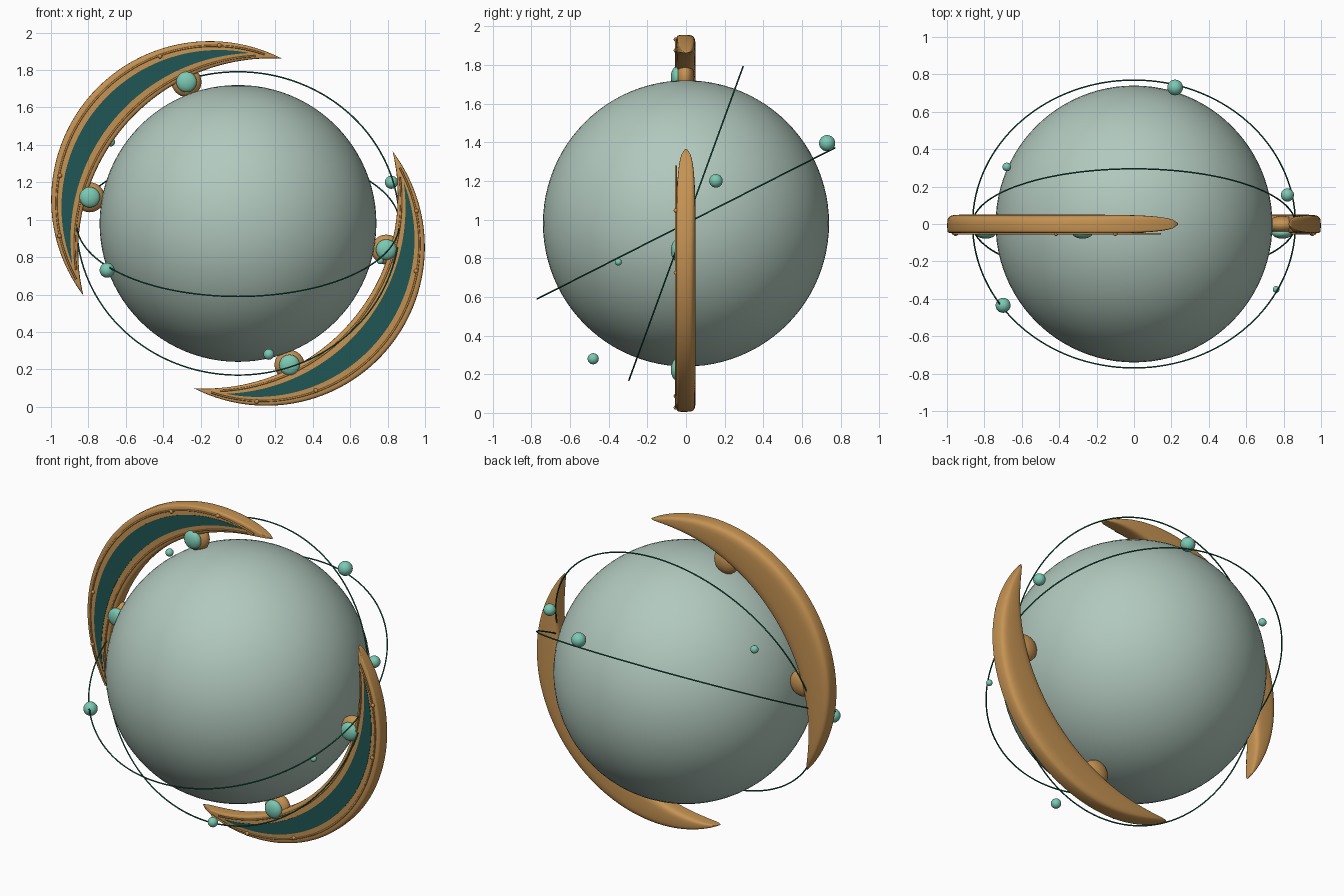
import bpy, bmesh, math
from math import radians, sin, cos, atan2, hypot, pi
from mathutils import Vector

if "Cube" in bpy.data.objects:
    bpy.data.objects.remove(bpy.data.objects["Cube"])

CENTER_Z = 0.98
HALF_DEPTH = 0.05


def material(name, color, roughness=0.6):
    m = bpy.data.materials.new(name)
    m.use_nodes = True
    m.diffuse_color = (*color, 1)
    node = m.node_tree.nodes["Principled BSDF"]
    node.inputs["Base Color"].default_value = (*color, 1)
    node.inputs["Roughness"].default_value = roughness
    return m


SAGE = material("pale sage", (0.44, 0.58, 0.51))
GOLD = material("warm gold", (0.56, 0.29, 0.085))
TEAL = material("deep teal", (0.014, 0.095, 0.09))
MINT = material("mint gem", (0.2, 0.58, 0.45))
GREEN = material("ring green", (0.01, 0.12, 0.075))


def ball(name, pos, radius, mat, squash=1.0, segments=32):
    bpy.ops.mesh.primitive_uv_sphere_add(segments=segments, ring_count=segments // 2,
                                         radius=radius, location=pos)
    obj = bpy.context.object
    obj.name = name
    obj.scale.y = squash
    obj.data.materials.append(mat)
    bpy.ops.object.shade_smooth()
    return obj


def arc(apex, tip_radius, tip_angle):
    """Circular arc, t in -1..1, through two mirrored tips and an apex on the u axis."""
    u, v = tip_radius * cos(radians(tip_angle)), tip_radius * sin(radians(tip_angle))
    rise = apex - u
    r = (v * v + rise * rise) / (2 * rise)
    c = apex - r
    half = atan2(v, u - c)
    return lambda t: Vector((c + r * cos(half * t), r * sin(half * t)))


def place(p, y, turn):
    """Plane point (u, v) to world space, turned around the y axis."""
    a = radians(turn)
    return Vector((p.x * cos(a) - p.y * sin(a), y,
                   CENTER_Z + p.x * sin(a) + p.y * cos(a)))


def depth(t):
    return HALF_DEPTH * (1 - abs(t) ** 8) ** 0.5


def loft(name, sections, mat, smooth):
    bm = bmesh.new()
    rows = [[bm.verts.new(p) for p in s] for s in sections]
    n = len(rows[0])
    for a, b in zip(rows, rows[1:]):
        for i in range(n):
            bm.faces.new((a[i], a[(i + 1) % n], b[(i + 1) % n], b[i]))
    bm.faces.new(rows[0])
    bm.faces.new(rows[-1])
    bmesh.ops.recalc_face_normals(bm, faces=bm.faces)
    for f in bm.faces:
        f.smooth = smooth
    mesh = bpy.data.meshes.new(name)
    bm.to_mesh(mesh)
    bm.free()
    mesh.materials.append(mat)
    obj = bpy.data.objects.new(name, mesh)
    bpy.context.collection.objects.link(obj)


def tube(name, points, radius, mat, cyclic=False):
    curve = bpy.data.curves.new(name, "CURVE")
    curve.dimensions = "3D"
    curve.bevel_depth = radius
    curve.bevel_resolution = 2
    curve.use_fill_caps = True
    spline = curve.splines.new("POLY")
    spline.points.add(len(points) - 1)
    for sp, p in zip(spline.points, points):
        sp.co = (*p, 1)
    spline.use_cyclic_u = cyclic
    curve.materials.append(mat)
    obj = bpy.data.objects.new(name, curve)
    bpy.context.collection.objects.link(obj)


def power(x, e):
    return math.copysign(abs(x) ** e, x)


STEPS = [i / 36 for i in range(-36, 37)]
OUTER, INNER = arc(1.045, 0.912, 65), arc(0.80, 0.912, 65)
INLAY_OUT, INLAY_IN = arc(0.975, 0.913, 54), arc(0.865, 0.913, 54)


def crescent(side, turn):
    # Body: flat front, rounder back
    sections = []
    for t in STEPS:
        t *= 0.999
        mid, half = (OUTER(t) + INNER(t)) / 2, (OUTER(t) - INNER(t)) / 2
        ring = []
        for k in range(28):
            a = 2 * pi * k / 28
            e = 0.25 if sin(a) < 0 else 0.55
            ring.append(place(mid + half * power(cos(a), e), depth(t) * power(sin(a), e), turn))
        sections.append(ring)
    loft(side + "_crescent_body", sections, GOLD, True)

    # Inlay plate on the front
    sections = []
    for t in STEPS:
        t *= 0.998
        top = -depth(t * 0.83) - 0.002
        o, i = INLAY_OUT(t), INLAY_IN(t)
        sections.append([place(p, y, turn) for p, y in
                         ((o, top), (i, top), (i, top + 0.008), (o, top + 0.008))])
    loft(side + "_crescent_inlay", sections, TEAL, False)

    # Trim wires along both edges
    for label, path in (("outer", arc(1.01, 0.915, 59)), ("inner", arc(0.828, 0.9, 56))):
        tube(f"{side}_{label}_trim", [place(path(t), -0.052, turn) for t in STEPS], 0.005, GOLD)

    # Rivets on the outer rim
    for angle, r in ((25, 0.986), (44, 0.957)):
        for s in (-1, 1):
            p = Vector((r * cos(radians(angle)), s * r * sin(radians(angle))))
            ball(f"{side}_rivet", place(p, -0.052, turn), 0.012, GOLD, segments=12)

    # Round mounts with gem caps
    for s in (-1, 1):
        p = Vector((0.805 * cos(radians(30)), s * 0.805 * sin(radians(30))))
        ball(f"{side}_mount", place(p, -0.005, turn), 0.08, GOLD, 0.6)
        ball(f"{side}_mount_gem", place(p, -0.048, turn), 0.055, MINT, 0.55)


# Central globe
ball("globe", (0, 0, CENTER_Z), 0.74, SAGE, segments=96)

# Two opposite crescents
crescent("upper", 140)
crescent("lower", 320)

# Tilted orbit rings
for name, tilt in (("shallow_ring", 26.9), ("steep_ring", 70)):
    a = radians(tilt)
    pts = []
    for k in range(128):
        w = 2 * pi * k / 128
        y = 0.863 * sin(w)
        pts.append((0.863 * cos(w), y * cos(a), CENTER_Z + y * sin(a)))
    tube(name, pts, 0.004, GREEN, True)

# Small orbiting beads
for x, y, z, r in ((0.22, 0.73, 1.395, 0.042), (0.82, 0.155, 1.2, 0.035),
                   (0.76, -0.35, 0.78, 0.018), (0.165, -0.48, 0.28, 0.029),
                   (-0.7, -0.435, 0.73, 0.04), (-0.68, 0.305, 1.415, 0.023)):
    ball("orbit_bead", (x, y, z), r, MINT, segments=24)
